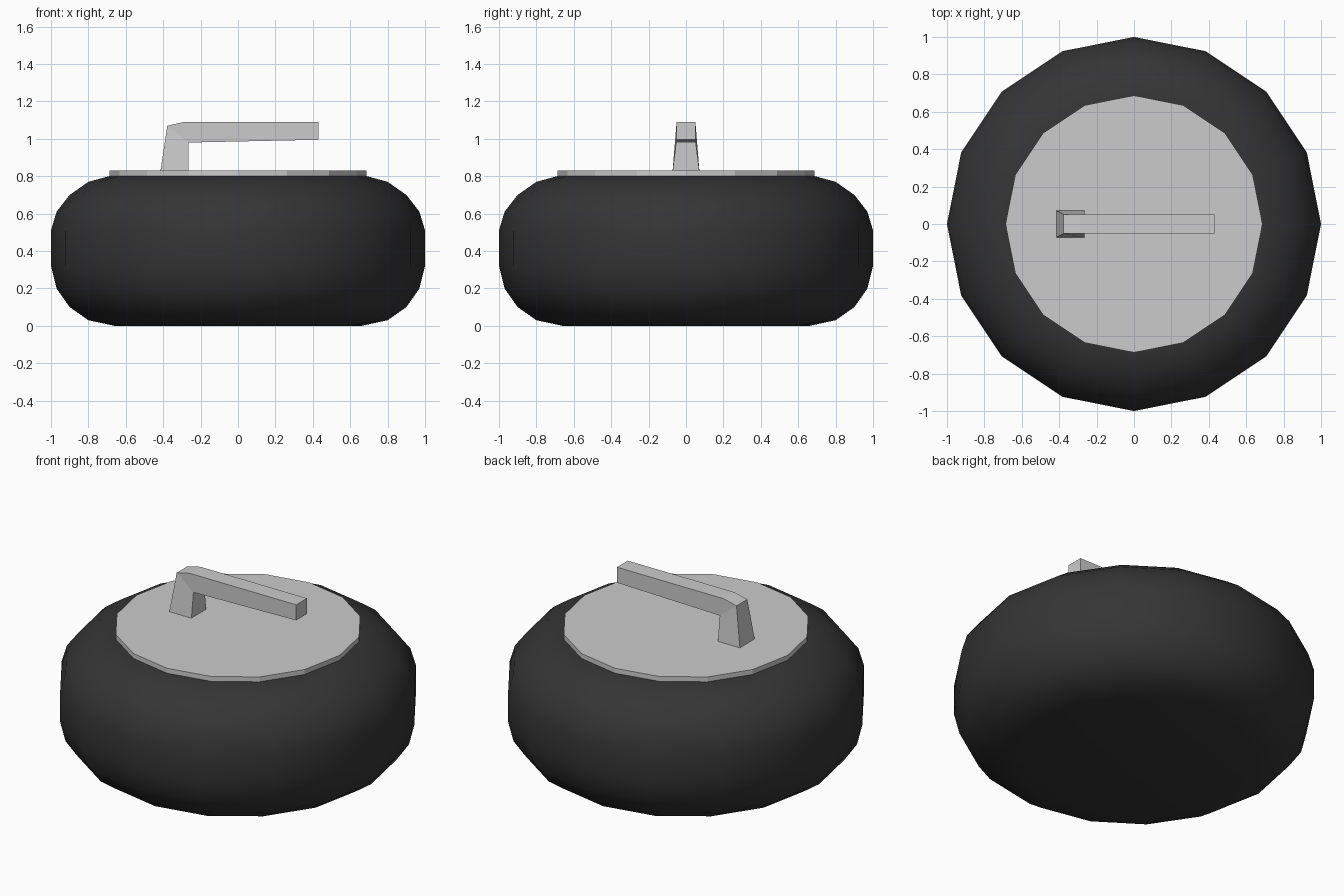
import bpy, bmesh, math

if "Cube" in bpy.data.objects:
    bpy.data.objects.remove(bpy.data.objects["Cube"])

SIDES = 16


def make_object(name, bm):
    bmesh.ops.recalc_face_normals(bm, faces=bm.faces[:])
    mesh = bpy.data.meshes.new(name)
    bm.to_mesh(mesh)
    bm.free()
    obj = bpy.data.objects.new(name, mesh)
    bpy.context.collection.objects.link(obj)
    return obj


def skin(name, rings):
    """Join closed rings of points with faces and cap both ends."""
    bm = bmesh.new()
    loops = [[bm.verts.new(p) for p in ring] for ring in rings]
    n = len(loops[0])
    for a, b in zip(loops, loops[1:]):
        for i in range(n):
            j = (i + 1) % n
            bm.faces.new((a[i], a[j], b[j], b[i]))
    bm.faces.new(loops[0][::-1])
    bm.faces.new(loops[-1])
    bmesh.ops.remove_doubles(bm, verts=bm.verts[:], dist=1e-4)
    return make_object(name, bm)


def lathe(name, profile):
    angles = [2 * math.pi * i / SIDES for i in range(SIDES)]
    return skin(name, [[(r * math.cos(a), r * math.sin(a), z) for a in angles]
                       for r, z in profile])


# Rounded dark stone body
stone = lathe("stone_body", [
    (0.66, 0.0), (0.80, 0.03), (0.90, 0.10), (0.97, 0.20), (1.0, 0.32),
    (1.0, 0.51), (0.97, 0.61), (0.90, 0.70), (0.80, 0.77), (0.69, 0.80)])
for face in stone.data.polygons:
    face.use_smooth = True
dark = bpy.data.materials.new("dark_stone")
dark.diffuse_color = (0.035, 0.035, 0.035, 1)
dark.use_nodes = True
dark.node_tree.nodes["Principled BSDF"].inputs["Base Color"].default_value = dark.diffuse_color
stone.data.materials.append(dark)

# Flat top plate
lathe("top_plate", [(0.687, 0.795), (0.687, 0.83)])

# Bent handle: outer (x, z), inner (x, z), half width
sections = [
    ((-0.415, 0.825), (-0.265, 0.825), 0.072),
    ((-0.378, 1.07), (-0.265, 0.98), 0.052),
    ((-0.29, 1.09), (-0.265, 0.98), 0.052),
    ((0.43, 1.09), (0.43, 0.995), 0.052)]
skin("handle", [[(o[0], -w, o[1]), (o[0], w, o[1]), (i[0], w, i[1]), (i[0], -w, i[1])]
                for o, i, w in sections])
